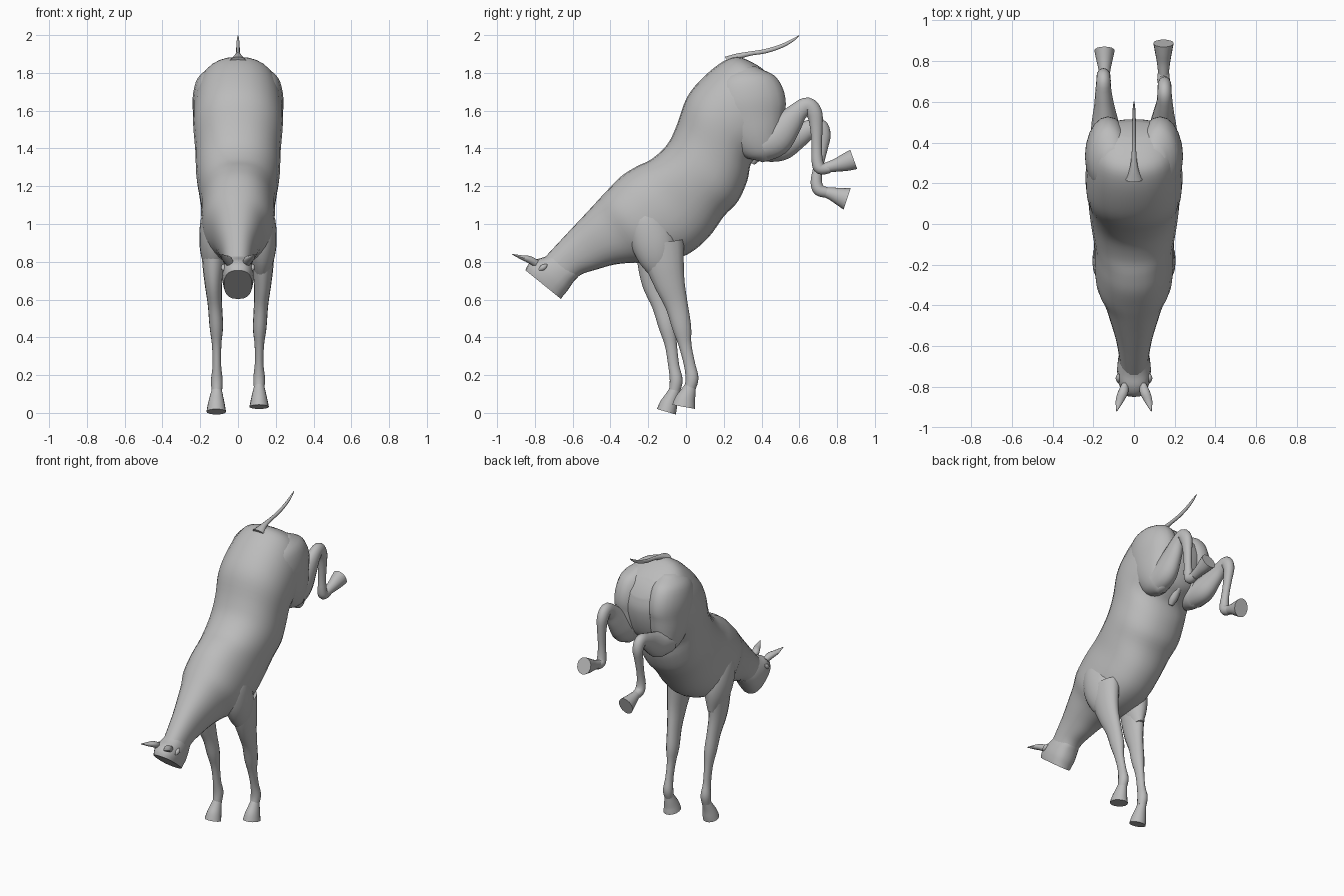
import bpy, bmesh, math
from mathutils import Vector

coat = bpy.data.materials.new("grey_coat")
coat.diffuse_color = (0.5, 0.5, 0.5, 1)


def spline(rows, steps):
    """Catmull-Rom interpolation of equal-length rows of numbers."""
    out = []
    n = len(rows)
    for i in range(n - 1):
        a, b, c, d = (rows[max(i - 1, 0)], rows[i], rows[i + 1], rows[min(i + 2, n - 1)])
        for s in range(steps):
            t = s / steps
            out.append([0.5 * (2 * q + (r - p) * t + (2 * p - 5 * q + 4 * r - u) * t * t
                               + (3 * q - p - 3 * r + u) * t ** 3)
                        for p, q, r, u in zip(a, b, c, d)])
    out.append(list(rows[-1]))
    return out


def skin(name, rings, sides, power=1.0):
    """Skin rings given as (centre, half-width vector, half-depth vector)."""
    bm = bmesh.new()
    loops = []
    for c, u, v in rings:
        loop = []
        for k in range(sides):
            a = 2 * math.pi * k / sides
            ca, sa = math.cos(a), math.sin(a)
            loop.append(bm.verts.new(c + u * math.copysign(abs(ca) ** power, ca)
                                     + v * math.copysign(abs(sa) ** power, sa)))
        loops.append(loop)
    for a, b in zip(loops, loops[1:]):
        for k in range(sides):
            j = (k + 1) % sides
            bm.faces.new((a[k], a[j], b[j], b[k]))
    bm.faces.new(loops[0])
    bm.faces.new(loops[-1])
    bmesh.ops.recalc_face_normals(bm, faces=bm.faces)
    me = bpy.data.meshes.new(name)
    bm.to_mesh(me)
    bm.free()
    me.materials.append(coat)
    ob = bpy.data.objects.new(name, me)
    bpy.context.collection.objects.link(ob)
    bpy.context.view_layer.objects.active = ob
    ob.select_set(True)
    bpy.ops.object.shade_smooth_by_angle(angle=math.radians(50))
    ob.select_set(False)
    return ob


def limb(name, rows, side=1, steps=4, sides=16):
    """Tube along rows of (x, y, z, half width, half depth)."""
    rows = spline(rows, steps)
    pts = [Vector((side * r[0], r[1], r[2])) for r in rows]
    rings = []
    for i, r in enumerate(rows):
        t = pts[min(i + 1, len(pts) - 1)] - pts[max(i - 1, 0)]
        t.x = 0
        t.normalize()
        rings.append((pts[i], Vector((max(r[3], .002), 0, 0)),
                      Vector((0, -t.z, t.y)) * max(r[4], .002)))
    return skin(name, rings, sides)


def trunk(name, rows, steps=4, sides=28, power=.9):
    """Skin through rows of (top y, top z, bottom y, bottom z, half width)."""
    rings = []
    for ty, tz, by, bz, w in spline(rows, steps):
        top, bot = Vector((0, ty, tz)), Vector((0, by, bz))
        rings.append(((top + bot) / 2, Vector((w, 0, 0)), (top - bot) / 2))
    return skin(name, rings, sides, power)


# rump, barrel, shoulders and neck
trunk("body", [
    (.43, 1.80, .50, 1.70, .10), (.37, 1.845, .515, 1.62, .165),
    (.27, 1.885, .50, 1.52, .205), (.18, 1.85, .46, 1.42, .23),
    (.07, 1.755, .40, 1.37, .238), (0, 1.66, .345, 1.32, .235),
    (-.05, 1.52, .325, 1.23, .225), (-.10, 1.42, .275, 1.12, .222),
    (-.18, 1.345, .20, 1.04, .21), (-.26, 1.305, .12, .93, .197),
    (-.34, 1.255, .01, .84, .195), (-.42, 1.175, -.14, .79, .185),
    (-.48, 1.11, -.27, .795, .145), (-.54, 1.045, -.38, .785, .118),
    (-.62, .96, -.47, .76, .092), (-.69, .885, -.55, .735, .077),
    (-.75, .82, -.595, .70, .07)])

# tucked head with a flat face plane
trunk("head", [
    (-.70, .85, -.57, .72, .065), (-.75, .825, -.595, .695, .077),
    (-.80, .81, -.625, .65, .083), (-.835, .785, -.65, .62, .08),
    (-.85, .755, -.662, .603, .074)], sides=20, power=.8)

# tail
limb("tail", [
    (0, .22, 1.86, .045, .03), (0, .27, 1.885, .022, .018), (0, .34, 1.902, .012, .012),
    (0, .42, 1.915, .010, .012), (0, .50, 1.94, .009, .011), (0, .56, 1.97, .007, .008),
    (0, .60, 1.998, .002, .002)], sides=10)

# sheath under the belly
limb("sheath", [(0, .40, 1.42, .03, .05), (0, .37, 1.36, .03, .035),
                (0, .35, 1.32, .015, .015)], sides=10)

for side, tag in ((1, "right"), (-1, "left")):
    limb("ear_" + tag, [
        (.045, -.79, .79, .018, .02), (.055, -.83, .812, .026, .02),
        (.07, -.87, .823, .02, .012), (.085, -.92, .84, .002, .002)], side, sides=10)
    limb("eye_" + tag, [
        (.077, -.735, .785, .003, .003), (.077, -.75, .775, .012, .014),
        (.077, -.765, .765, .012, .014), (.077, -.78, .755, .003, .003)], side, sides=10)
    limb("thigh_" + tag, [
        (.10, .31, 1.83, .05, .06), (.12, .315, 1.77, .095, .15),
        (.127, .33, 1.67, .113, .192), (.128, .345, 1.56, .108, .185),
        (.13, .38, 1.46, .095, .145), (.135, .42, 1.38, .065, .09),
        (.14, .435, 1.335, .02, .03)], side, sides=20)
    # shoulder muscle
    limb("shoulder_" + tag, [
        (.10, -.26, 1.14, .03, .04), (.115, -.22, 1.05, .075, .10),
        (.125, -.18, .93, .08, .12), (.128, -.15, .82, .065, .10),
        (.125, -.12, .72, .03, .05)], side, sides=20)

# planted forelegs
limb("front_leg_right", [
    (.125, -.13, .90, .07, .12), (.13, -.11, .78, .058, .10), (.13, -.085, .68, .046, .08),
    (.122, -.05, .57, .038, .06), (.115, -.022, .45, .036, .05), (.113, -.005, .36, .025, .034),
    (.112, .018, .26, .023, .03), (.112, .032, .185, .031, .034), (.112, .022, .135, .028, .03)])
limb("front_hoof_right", [
    (.112, .026, .15, .025, .028), (.112, .01, .105, .036, .042),
    (.112, -.005, .065, .045, .055), (.112, -.012, .032, .052, .062)])
limb("front_leg_left", [
    (.125, -.16, .90, .07, .11), (.13, -.165, .78, .058, .09), (.13, -.155, .68, .046, .075),
    (.122, -.125, .57, .038, .055), (.115, -.10, .46, .036, .046), (.113, -.08, .36, .025, .032),
    (.112, -.065, .25, .023, .029), (.112, -.052, .175, .031, .034), (.112, -.06, .12, .028, .03)], -1)
limb("front_hoof_left", [
    (.112, -.055, .13, .025, .028), (.114, -.075, .085, .036, .036),
    (.115, -.092, .045, .045, .047), (.115, -.104, .006, .052, .052)], -1)

# kicking hind legs
limb("hind_leg_right", [
    (.14, .40, 1.42, .075, .09), (.142, .47, 1.455, .068, .098), (.146, .54, 1.53, .052, .075),
    (.15, .595, 1.595, .04, .052), (.15, .645, 1.625, .035, .045), (.15, .68, 1.585, .034, .042),
    (.15, .69, 1.51, .027, .033), (.148, .692, 1.41, .023, .027), (.146, .695, 1.335, .028, .03),
    (.145, .71, 1.295, .031, .032), (.145, .76, 1.295, .026, .026)])
limb("hind_hoof_right", [
    (.145, .73, 1.295, .025, .025), (.145, .79, 1.31, .032, .034),
    (.145, .84, 1.325, .041, .046), (.145, .888, 1.342, .05, .054)])
limb("hind_leg_left", [
    (.14, .41, 1.41, .075, .08), (.142, .50, 1.42, .066, .085), (.146, .58, 1.46, .05, .068),
    (.15, .65, 1.50, .04, .05), (.15, .705, 1.515, .035, .045), (.15, .73, 1.47, .033, .036),
    (.15, .72, 1.40, .026, .03), (.148, .70, 1.30, .023, .026), (.146, .69, 1.225, .028, .03),
    (.145, .705, 1.18, .031, .032), (.145, .755, 1.165, .026, .026)], -1)
limb("hind_hoof_left", [
    (.145, .73, 1.17, .025, .025), (.145, .77, 1.16, .032, .034),
    (.145, .81, 1.147, .041, .046), (.145, .853, 1.133, .05, .06)], -1)
